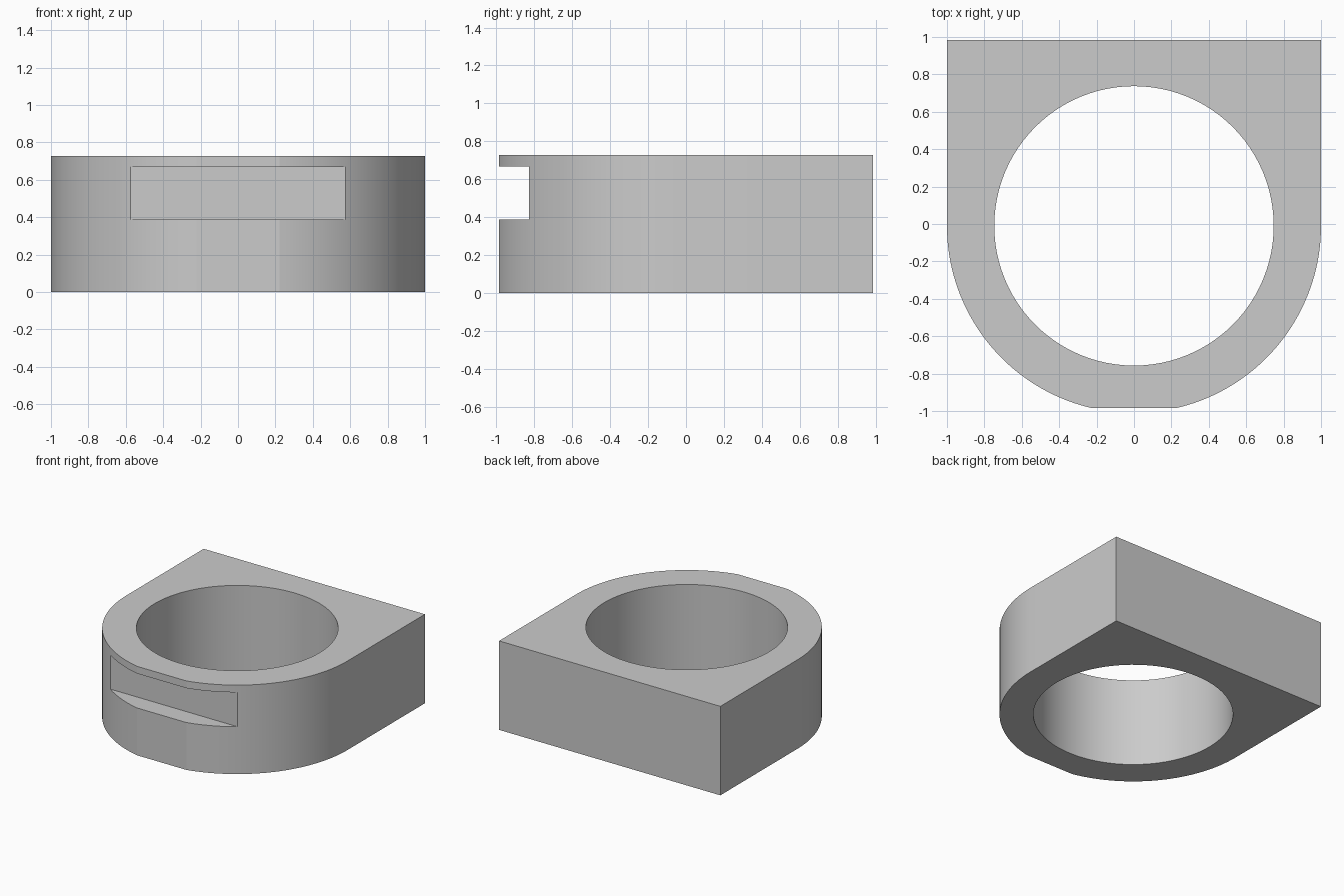
import bpy, bmesh
from math import radians, pi, sin, cos, asin

cube = bpy.data.objects.get("Cube")
if cube:
    bpy.data.objects.remove(cube, do_unlink=True)

HEIGHT = 0.727
CENTRE_Y = -0.01
OUTER, HOLE = 1.0, 0.747
BACK, FRONT = 0.985, -0.985
SLOT_BACK, SLOT_LOW, SLOT_HIGH = -0.828, 0.387, 0.668

grey = bpy.data.materials.new("light grey")
grey.use_nodes = True
colour = (0.6, 0.6, 0.6, 1)
grey.diffuse_color = colour
grey.node_tree.nodes["Principled BSDF"].inputs["Base Color"].default_value = colour


def prism(name, outline, low, high):
    """Extrude a flat outline from one height to another."""
    bm = bmesh.new()
    base = bm.faces.new([bm.verts.new((x, y, low)) for x, y in outline])
    top = bmesh.ops.extrude_face_region(bm, geom=[base])["geom"]
    verts = [v for v in top if isinstance(v, bmesh.types.BMVert)]
    bmesh.ops.translate(bm, verts=verts, vec=(0, 0, high - low))
    bmesh.ops.recalc_face_normals(bm, faces=bm.faces)
    mesh = bpy.data.meshes.new(name)
    bm.to_mesh(mesh)
    bm.free()
    mesh.materials.append(grey)
    obj = bpy.data.objects.new(name, mesh)
    bpy.context.collection.objects.link(obj)
    return obj


def arc(radius, start, end, steps):
    """Points along an arc about the ring centre."""
    angles = [start + (end - start) * i / steps for i in range(steps + 1)]
    return [(radius * cos(a), CENTRE_Y + radius * sin(a)) for a in angles]


# Body: square back, round front with a small flat
flat = asin((FRONT - CENTRE_Y) / OUTER)
outline = [(OUTER, BACK), (-OUTER, BACK)]
outline += arc(OUTER, pi, pi - flat, 40) + arc(OUTER, flat, 0, 40)
body = prism("ring_housing", outline, 0, HEIGHT)

# Through hole and front slot
hole = prism("hole_cutter", arc(HOLE, 0, 2 * pi, 96)[:-1], -0.1, HEIGHT + 0.1)
slot = prism("slot_cutter", [(-1.2, -1.2), (1.2, -1.2), (1.2, SLOT_BACK), (-1.2, SLOT_BACK)],
             SLOT_LOW, SLOT_HIGH)

bpy.ops.object.select_all(action="DESELECT")
body.select_set(True)
bpy.context.view_layer.objects.active = body
for cutter in (hole, slot):
    cutter.hide_render = True
    mod = body.modifiers.new(cutter.name, "BOOLEAN")
    mod.operation = "DIFFERENCE"
    mod.solver = "EXACT"
    mod.object = cutter
    bpy.ops.object.modifier_apply(modifier=mod.name)
    bpy.data.objects.remove(cutter, do_unlink=True)

bpy.ops.object.shade_smooth_by_angle(angle=radians(10))
